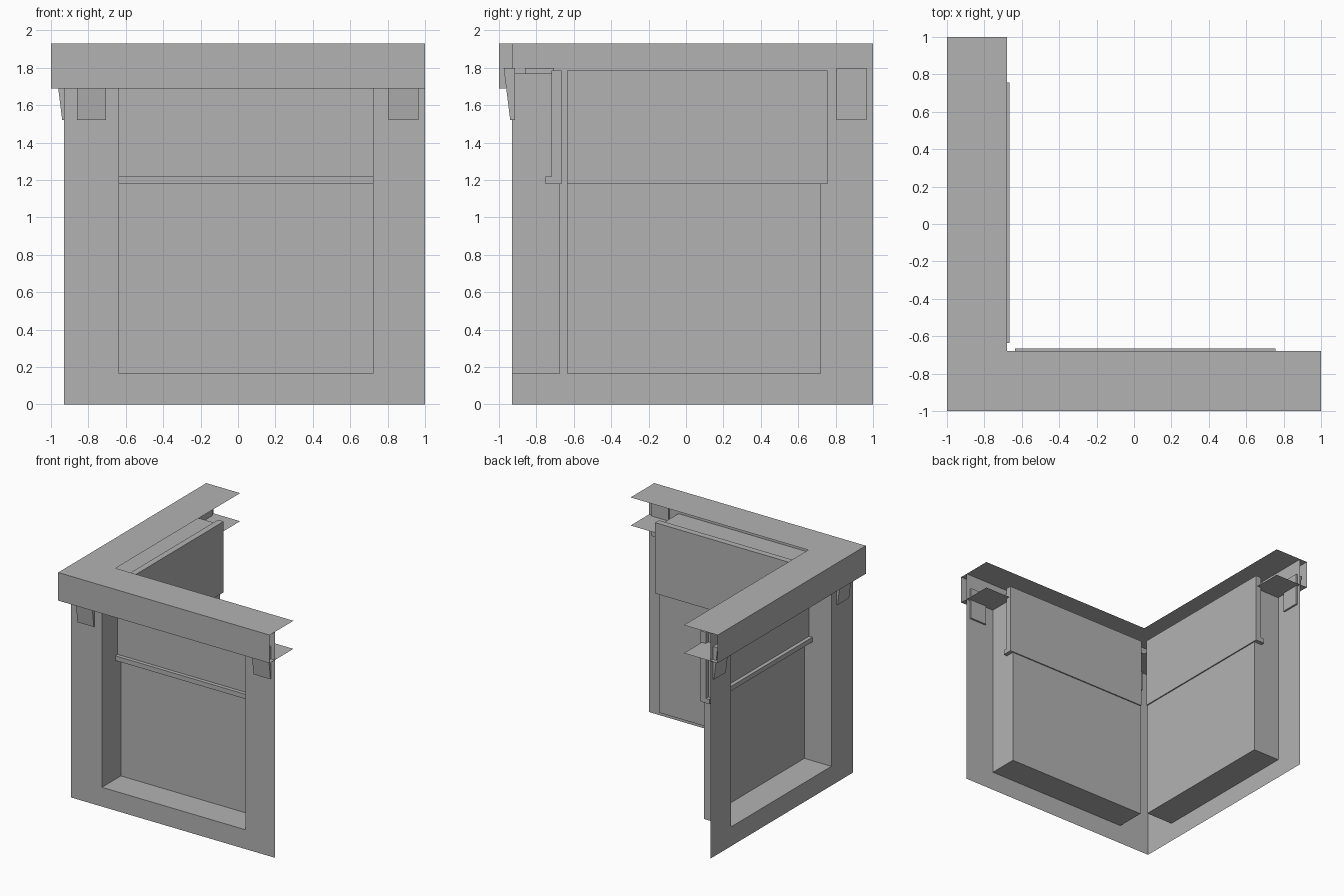
import bpy
import bmesh

cube = bpy.data.objects.get("Cube")
if cube:
    bpy.data.objects.remove(cube, do_unlink=True)

grey = bpy.data.materials.new("plain grey")
grey.use_nodes = True
colour = (0.45, 0.45, 0.45, 1)
grey.diffuse_color = colour
grey.node_tree.nodes["Principled BSDF"].inputs["Base Color"].default_value = colour

WALL, PANE = -0.93, -0.675      # outer wall plane and recessed window plane
TOP, SOFFIT = 1.93, 1.69


def finish(name, bm, turned=False):
    """Store the mesh; a turned part is reflected across the corner diagonal."""
    if turned:
        for v in bm.verts:
            v.co.x, v.co.y = v.co.y, v.co.x
        bmesh.ops.reverse_faces(bm, faces=bm.faces[:])
    mesh = bpy.data.meshes.new(name)
    bm.to_mesh(mesh)
    bm.free()
    mesh.materials.append(grey)
    obj = bpy.data.objects.new(name, mesh)
    bpy.context.collection.objects.link(obj)


def rectangle(bm, x0, x1, y, z0, z1):
    return [bm.verts.new(p) for p in
            ((x0, y, z0), (x1, y, z0), (x1, y, z1), (x0, y, z1))]


def bridge(bm, a, b):
    for i in range(4):
        j = (i + 1) % 4
        bm.faces.new((a[i], a[j], b[j], b[i]))


def wall(name, turned):
    """Thin wall sheet with a deep window recess."""
    bm = bmesh.new()
    outer = rectangle(bm, WALL, 1, WALL, 0, TOP)
    rim = rectangle(bm, -0.635, 0.722, WALL, 0.165, 1.77)
    back = rectangle(bm, -0.635, 0.722, PANE, 0.165, 1.77)
    bridge(bm, outer, rim)
    bridge(bm, rim, back)
    bm.faces.new(back)
    finish(name, bm, turned)


def prism(name, profile, x0, x1, turned):
    """Extrude a (y, z) profile along the wall."""
    bm = bmesh.new()
    face = bm.faces.new([bm.verts.new((x0, y, z)) for y, z in profile])
    new = bmesh.ops.extrude_face_region(bm, geom=[face])["geom"]
    for v in new:
        if isinstance(v, bmesh.types.BMVert):
            v.co.x = x1
    bmesh.ops.recalc_face_normals(bm, faces=bm.faces[:])
    finish(name, bm, turned)


# Upper sash with a small projecting ledge, and tapered bracket
sash = [(-0.665, 1.18), (-0.75, 1.18), (-0.75, 1.22),
        (-0.718, 1.22), (-0.718, 1.785), (-0.665, 1.785)]
bracket = [(-0.975, 1.8), (-0.915, 1.8), (-0.915, 1.52), (-0.94, 1.52)]

for side, turned in (("front", False), ("right", True)):
    wall(side + "_wall", turned)
    prism(side + "_upper_sash", sash, -0.637, 0.757, turned)
    prism(side + "_inner_bracket", bracket, -0.86, -0.705, turned)
    prism(side + "_outer_bracket", bracket, 0.805, 0.965, turned)

# Open-ended cornice swept round the mitred corner
bm = bmesh.new()
rows = []
for d, z in ((-0.68, SOFFIT), (-1, SOFFIT), (-1, TOP), (-0.68, TOP)):
    rows.append([bm.verts.new(p) for p in ((d, 1, z), (d, d, z), (1, d, z))])
for low, high in zip(rows, rows[1:]):
    for i in range(2):
        bm.faces.new((low[i], low[i + 1], high[i + 1], high[i]))
finish("cornice", bm)
